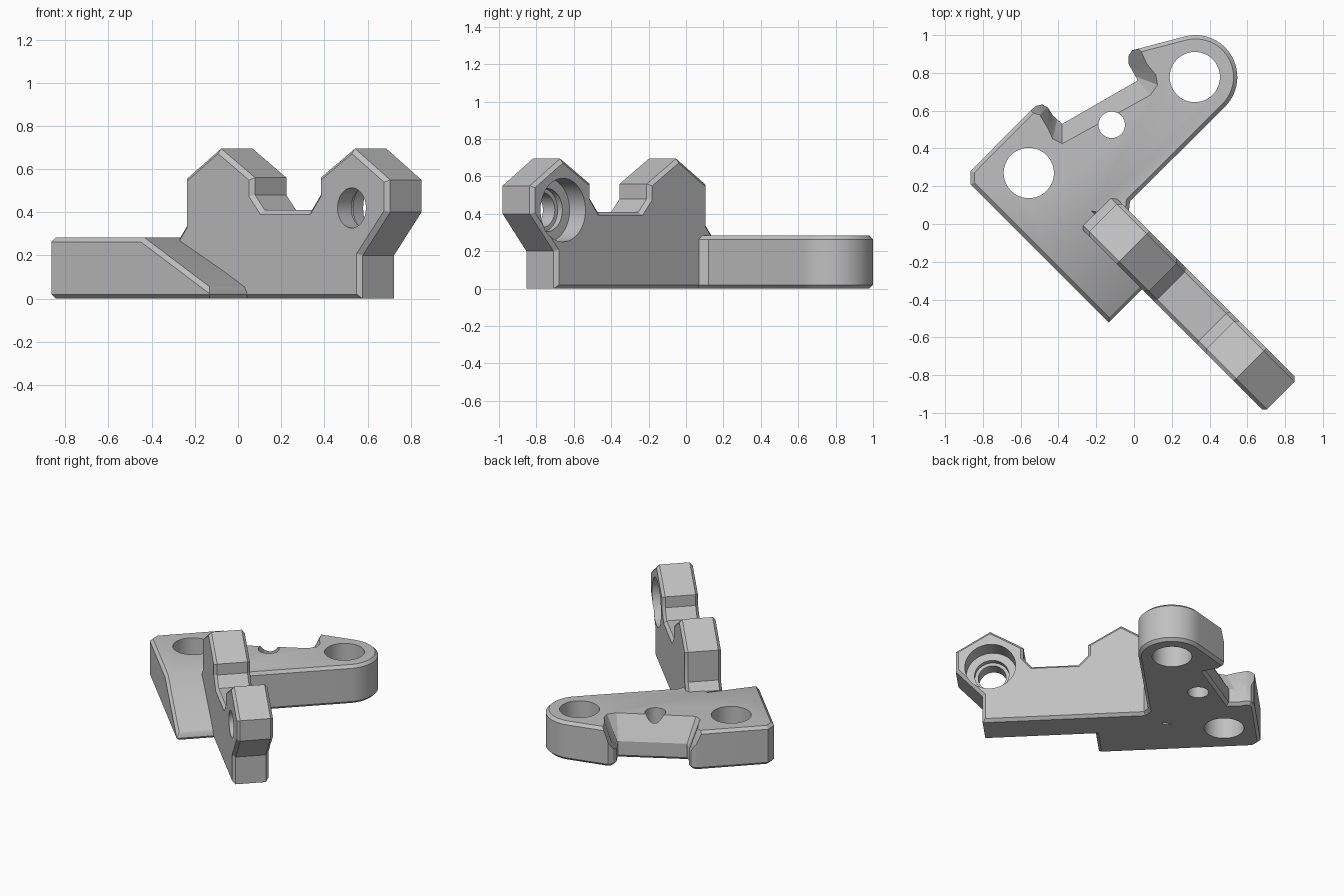
import bpy, bmesh, math
from mathutils import Matrix, Vector

old = bpy.data.objects.get("Cube")
if old:
    bpy.data.objects.remove(old, do_unlink=True)

TURN = Matrix.Rotation(math.radians(-45), 4, 'Z')    # arm runs diagonally
UPRIGHT = TURN @ Matrix.Rotation(math.radians(90), 4, 'X')

grey = bpy.data.materials.new("plain_grey")
grey.use_nodes = True
grey.diffuse_color = (0.53, 0.53, 0.53, 1)
grey.node_tree.nodes["Principled BSDF"].inputs["Base Color"].default_value = grey.diffuse_color


def diag(u, v):
    """Point along / across the arm, in plan coordinates."""
    p = TURN @ Vector((u, v, 0))
    return p.x, p.y


def to_object(bm, name):
    bmesh.ops.recalc_face_normals(bm, faces=bm.faces)
    mesh = bpy.data.meshes.new(name)
    bm.to_mesh(mesh)
    bm.free()
    mesh.materials.append(grey)
    obj = bpy.data.objects.new(name, mesh)
    bpy.context.collection.objects.link(obj)
    return obj


def loft(name, low, high, z0, z1, chamfer=0, drop=None, split=None, matrix=None):
    """Solid between two outlines, with optional lowered points and chamfered rims."""
    bm = bmesh.new()
    a = [bm.verts.new((x, y, z0)) for x, y in low]
    b = [bm.verts.new((x, y, z1)) for x, y in high]
    for i, z in (drop or {}).items():
        b[i].co.z = z
    bm.faces.new(a[::-1])
    bm.faces.new(b)
    n = len(a)
    for i in range(n):
        j = (i + 1) % n
        bm.faces.new((a[i], a[j], b[j], b[i]))
    if split:
        bmesh.ops.connect_verts(bm, verts=[b[i] for i in split])
    bmesh.ops.recalc_face_normals(bm, faces=bm.faces)
    bm.normal_update()
    if chamfer:
        rims = [e for e in bm.edges
                if len({abs(f.normal.z) > 0.5 for f in e.link_faces}) == 2]
        bmesh.ops.bevel(bm, geom=rims, offset=chamfer, offset_type='OFFSET',
                        segments=1, profile=0.5, affect='EDGES', clamp_overlap=False)
    if matrix:
        bm.transform(matrix)
    return to_object(bm, name)


def cylinder(x, y, r, z0, z1, matrix=None):
    bm = bmesh.new()
    bmesh.ops.create_cone(bm, cap_ends=True, segments=48, radius1=r, radius2=r, depth=z1 - z0)
    bm.transform((matrix or Matrix()) @ Matrix.Translation((x, y, (z0 + z1) / 2)))
    return to_object(bm, "cutter")


def cut(obj, cutter):
    mod = obj.modifiers.new("cut", 'BOOLEAN')
    mod.operation = 'DIFFERENCE'
    mod.solver = 'EXACT'
    mod.object = cutter
    bpy.context.view_layer.objects.active = obj
    bpy.ops.object.modifier_apply(modifier=mod.name)
    bpy.data.objects.remove(cutter, do_unlink=True)


# Base plate: ramp by the arm, round end, two lobes beside a scoop
ramp = [diag(-0.76, -0.463), diag(-0.17, -0.463), diag(0.275, -0.463), diag(0.275, -0.1),
        diag(-0.17, -0.1), diag(-0.10, -0.06), diag(-0.06, 0.02), diag(-0.1, 0.07)]
arc = [(0.325 + 0.222 * math.cos(t), 0.778 + 0.222 * math.sin(t))
       for t in (math.radians(-45 + 150 * i / 24) for i in range(25))]
lobes = [(0.03, 0.93), (-0.01, 0.92), (-0.03, 0.89), (-0.03, 0.85), (0.02, 0.76),
         (-0.38, 0.53), (-0.43, 0.575), (-0.455, 0.615), (-0.485, 0.633),
         (-0.52, 0.625), (-0.55, 0.598), (-0.865, 0.28)]
base = loft("base_plate", ramp + arc + lobes, ramp + arc + lobes, 0, 0.283,
            chamfer=0.02, drop={2: 0.045, 3: 0.045}, split=(1, 4))

# Sloping scoop in the back edge
inner = [(-0.55, 0.59), (-0.5, 0.575), (-0.455, 0.50), (-0.43, 0.445), (-0.38, 0.42),
         (0.09, 0.68), (0.13, 0.735), (0.12, 0.79), (0.07, 0.85), (0.03, 0.94)]
outer = [(-0.505, 0.65), (-0.455, 0.62), (-0.44, 0.585), (-0.41, 0.555), (-0.38, 0.53),
         (0.02, 0.76), (0.01, 0.78), (-0.02, 0.83), (-0.03, 0.88), (-0.02, 0.95)]
outer = [(p[0] + 0.1 * (p[0] - q[0]), p[1] + 0.1 * (p[1] - q[1]))
         for p, q in zip(outer, inner)]
beyond = [(-0.05, 1.1), (-0.6, 0.8)]
cut(base, loft("cutter", outer + beyond, inner + beyond, 0.105, 0.29))

# Vertical holes in the base
for x, y, r in ((-0.557, 0.27, 0.133), (0.322, 0.778, 0.133), (-0.118, 0.525, 0.07)):
    cut(base, cylinder(x, y, r, -0.1, 0.4))

# Upright arm with two six-sided bosses
profile = [(-0.185, 0), (1.012, 0), (1.012, 0.2), (1.192, 0.4), (1.192, 0.55), (0.962, 0.695),
           (0.738, 0.56), (0.738, 0.48), (0.68, 0.41), (0.37, 0.41), (0.307, 0.48),
           (0.307, 0.56), (0.085, 0.695), (-0.139, 0.555), (-0.139, 0.335), (-0.185, 0.28)]
arm = loft("upright_arm", profile, profile, -0.03, 0.215, chamfer=0.02, matrix=UPRIGHT)

# Stepped bolt holes, wide on the back
for u in (0.083, 0.96):
    for r, depth in ((0.17, 0.09), (0.115, 0.125), (0.093, 0.4)):
        cut(arm, cylinder(u, 0.42, r, -0.2, depth, UPRIGHT))

for obj in (base, arm):
    bpy.ops.object.select_all(action='DESELECT')
    obj.select_set(True)
    bpy.context.view_layer.objects.active = obj
    bpy.ops.object.shade_smooth_by_angle(angle=math.radians(28))
